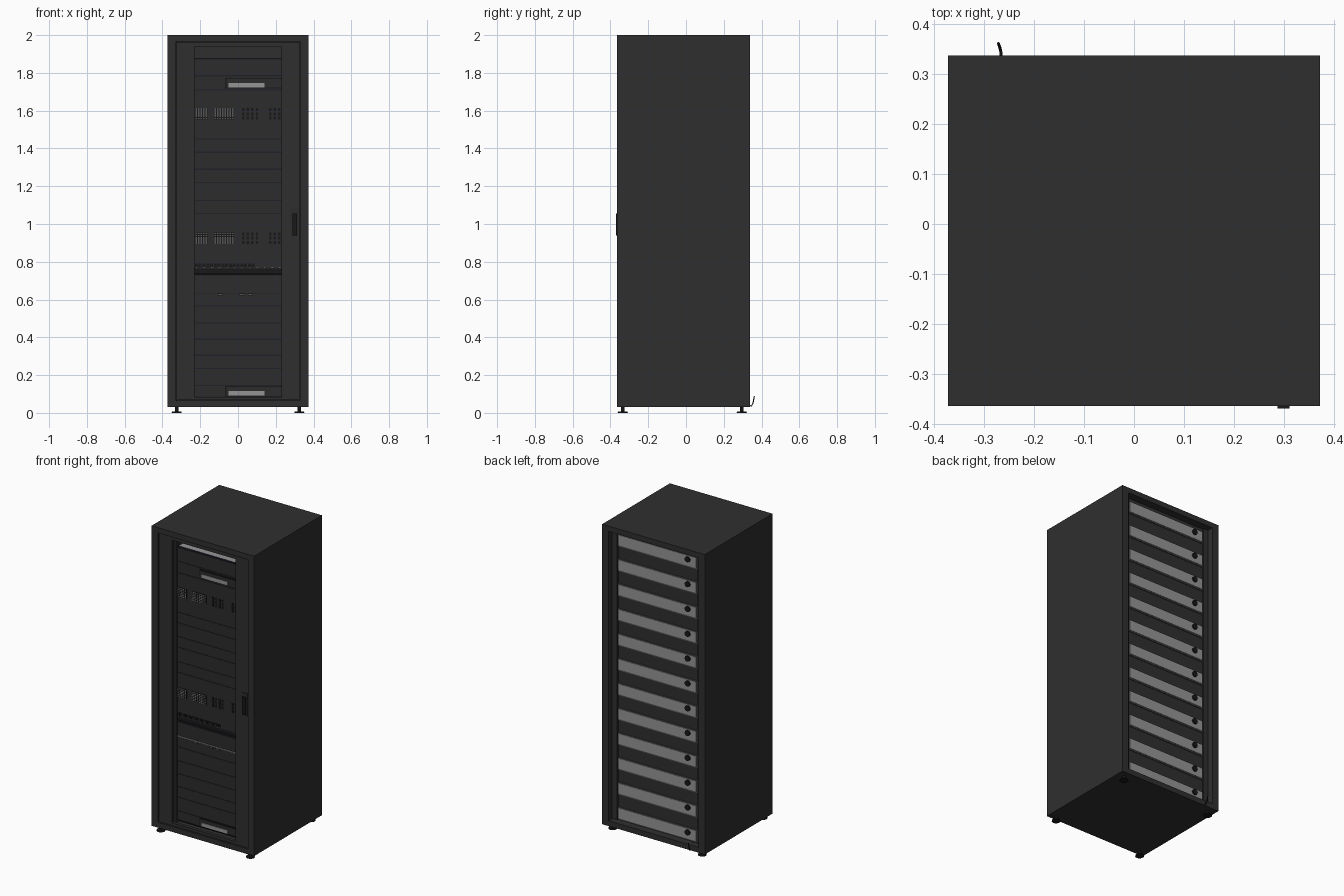
import bpy, bmesh, math
from mathutils import Matrix, Vector

if "Cube" in bpy.data.objects:
    bpy.data.objects.remove(bpy.data.objects["Cube"])


def mat(name, v):
    m = bpy.data.materials.new(name)
    m.diffuse_color = (v[0], v[1], v[2], 1)
    m.use_nodes = True
    m.node_tree.nodes["Principled BSDF"].inputs["Base Color"].default_value = m.diffuse_color
    return m


CASE = mat("case_black", (0.028, 0.028, 0.028))
FACE = mat("unit_black", (0.025, 0.025, 0.026))
DARK = mat("recess_black", (0.009, 0.009, 0.010))
NAVY = mat("seam_navy", (0.014, 0.015, 0.022))
GREY = mat("panel_grey", (0.30, 0.30, 0.30))
MID = mat("lip_grey", (0.09, 0.09, 0.09))


def boxes(name, material, items):
    """One object from a list of (x0, x1, y0, y1, z0, z1) boxes."""
    bm = bmesh.new()
    for x0, x1, y0, y1, z0, z1 in items:
        m = Matrix.Translation(((x0 + x1) / 2, (y0 + y1) / 2, (z0 + z1) / 2)) @ \
            Matrix.Diagonal((x1 - x0, y1 - y0, z1 - z0, 1))
        bmesh.ops.create_cube(bm, size=1, matrix=m)
    return finish(name, material, bm)


def discs(name, material, items, seg=16):
    """One object from (centre, r_start, r_end, depth, axis) cylinders."""
    bm = bmesh.new()
    for c, r1, r2, d, axis in items:
        rot = Matrix.Rotation(math.pi / 2, 4, 'X') if axis == 'Y' else Matrix()
        bmesh.ops.create_cone(bm, cap_ends=True, segments=seg, radius1=r1, radius2=r2,
                              depth=d, matrix=Matrix.Translation(Vector(c)) @ rot)
    return finish(name, material, bm)


def finish(name, material, bm):
    me = bpy.data.meshes.new(name)
    bm.to_mesh(me)
    bm.free()
    me.materials.append(material)
    ob = bpy.data.objects.new(name, me)
    bpy.context.collection.objects.link(ob)
    return ob


X, YF, YB = 0.373, -0.365, 0.338

# cabinet shell, open at front and back
boxes("cabinet_shell", CASE, [
    (-X, -0.327, YF, YB, 0.03, 2.0), (0.327, X, YF, YB, 0.03, 2.0),
    (-0.327, 0.327, YF, YB, 1.965, 2.0), (-0.327, 0.327, YF, YB, 0.03, 0.065)])

# front door around the window
DY = (-0.357, -0.335)
boxes("front_door", CASE, [
    (-0.323, -0.23, *DY, 0.067, 1.963), (0.23, 0.325, *DY, 0.067, 1.963),
    (-0.23, 0.23, *DY, 1.94, 1.963), (-0.23, 0.23, *DY, 0.067, 0.085)])
boxes("hinge_gap", DARK, [(-0.327, -0.323, -0.35, -0.34, 0.065, 1.965)])

# door handle
boxes("handle_plate", FACE, [(0.278, 0.322, -0.361, -0.355, 0.93, 1.08)])
boxes("handle_lever", DARK, [(0.288, 0.312, -0.370, -0.359, 0.94, 1.055)])

# rack rails and dark core behind the fronts
boxes("front_rails", CASE, [(s * 0.255 - 0.025, s * 0.255 + 0.025, -0.315, -0.285, 0.067, 1.963)
                            for s in (-1, 1)])
boxes("rack_core", DARK, [(-0.235, 0.235, -0.285, 0.28, 0.07, 1.87)])
boxes("top_unit_lid", GREY, [(-0.23, 0.23, -0.292, 0.27, 1.87, 1.878)])

# equipment fronts, stacked by their seams
seams = [0.085, 0.145, 0.235, 0.305, 0.39, 0.475, 0.565, 0.635, 0.73, 0.765, 1.055,
         1.125, 1.22, 1.29, 1.38, 1.45, 1.71, 1.785, 1.875]
fronts = [(-0.23, 0.23, -0.30, -0.285, a + 0.003, b - 0.003)
          for a, b in zip(seams, seams[1:]) if b - a > 0.04]
boxes("unit_fronts", FACE, fronts)
boxes("unit_seams", NAVY, [(-0.23, 0.23, -0.298, -0.285, z - 0.003, z + 0.003) for z in seams])
boxes("shelf_gap", DARK, [(-0.23, 0.23, -0.297, -0.285, 0.738, 0.765)])

# light label plates in the shallow recesses
for i, z in enumerate((0.09, 1.722)):
    n = "lower" if i == 0 else "upper"
    boxes(n + "_display_frame", DARK, [(-0.068, 0.23, -0.304, -0.299, z - 0.004, z + 0.052)])
    boxes(n + "_display_face", FACE, [(-0.062, 0.23, -0.306, -0.303, z, z + 0.046)])
    boxes(n + "_display_strip", GREY, [(-0.05, 0.14, -0.309, -0.305, z + 0.001, z + 0.025)])

# drive arrays: light contacts on the left, dark slots on the right
light, slots, backs = [], [], []
for zc in (1.583, 0.925):
    for x0, x1 in ((-0.228, -0.162), (-0.128, -0.02)):
        backs.append((x0, x1, -0.303, -0.299, zc - 0.031, zc + 0.031))
        n = round((x1 - x0) / 0.0135)
        for c in range(n):
            for r in range(6):
                x = x0 + (c + 0.5) * (x1 - x0) / n
                z = zc - 0.026 + r * 0.0104
                light.append((x - 0.0042, x + 0.0042, -0.305, -0.302, z - 0.0022, z + 0.0022))
    for x0, n in ((0.022, 4), (0.165, 3)):
        for c in range(n):
            for r in range(3):
                x, z = x0 + c * 0.024, zc - 0.022 + r * 0.022
                slots.append((x, x + 0.012, -0.303, -0.299, z - 0.008, z + 0.008))
boxes("drive_backs", DARK, backs)
boxes("drive_contacts", GREY, light)
boxes("drive_slots", DARK, slots)

# patch panel sockets and small lamps
boxes("patch_sockets", DARK, [(-0.228 + i * 0.02, -0.212 + i * 0.02, -0.304, -0.299, 0.771, 0.79)
                              for i in range(16)])
boxes("patch_lamps", GREY, [(-0.222 + i * 0.04, -0.216 + i * 0.04, -0.303, -0.299, 0.766, 0.769)
                            for i in range(12)])
boxes("drawer_edge", GREY, [(-0.23, 0.23, -0.306, -0.29, 0.634, 0.638)])
boxes("drawer_latches", MID, [(x - 0.012, x + 0.012, -0.308, -0.29, 0.622, 0.633)
                              for x in (-0.095, 0.02, 0.065)])

# back: recessed wall, rails and twelve grey unit panels
boxes("back_wall", CASE, [(-0.327, 0.327, 0.28, 0.288, 0.065, 1.965)])
boxes("back_rails", CASE, [(s * 0.308 - 0.018, s * 0.308 + 0.018, 0.285, 0.30, 0.067, 1.963)
                           for s in (-1, 1)])
tops = [1.94 - 0.163 * k for k in range(12)]
boxes("back_panel_lips", MID, [(-0.287, 0.287, 0.286, 0.294, t - 0.078, t + 0.003) for t in tops])
boxes("back_panels", GREY, [(-0.282, 0.282, 0.286, 0.297, t - 0.07, t - 0.002) for t in tops])
discs("power_sockets", DARK, [((-0.222, 0.300, t - 0.026), 0.018, 0.018, 0.012, 'Y') for t in tops])

# levelling feet
feet = []
for x in (-0.325, 0.325):
    for y in (-0.335, 0.295):
        feet += [((x, y, 0.004), 0.027, 0.024, 0.008, 'Z'), ((x, y, 0.02), 0.009, 0.009, 0.028, 'Z')]
discs("levelling_feet", DARK, feet)

# loose cable end at the back
cu = bpy.data.curves.new("loose_cable", 'CURVE')
cu.dimensions = '3D'
cu.bevel_depth = 0.003
cu.bevel_resolution = 1
cu.use_fill_caps = True
sp = cu.splines.new('POLY')
pts = [(-0.266, 0.30, 0.07), (-0.267, 0.345, 0.035), (-0.269, 0.354, 0.05), (-0.272, 0.362, 0.088)]
sp.points.add(len(pts) - 1)
for p, c in zip(sp.points, pts):
    p.co = (*c, 1)
cu.materials.append(DARK)
bpy.context.collection.objects.link(bpy.data.objects.new("loose_cable", cu))
